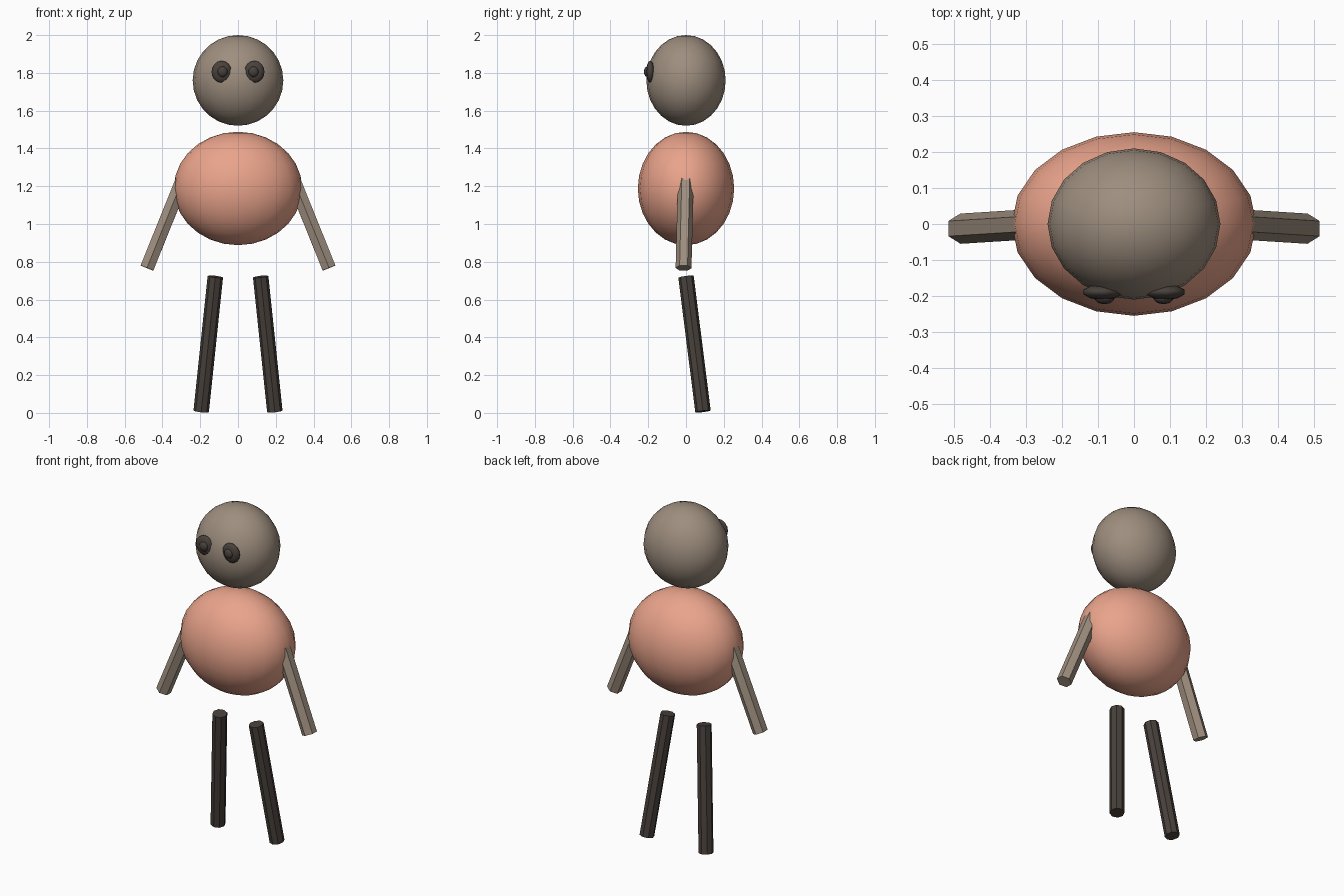
import bpy
from mathutils import Vector

if "Cube" in bpy.data.objects:
    bpy.data.objects.remove(bpy.data.objects["Cube"])


def paint(name, rgb):
    m = bpy.data.materials.new(name)
    m.diffuse_color = (*rgb, 1)
    m.use_nodes = True
    m.node_tree.nodes["Principled BSDF"].inputs["Base Color"].default_value = m.diffuse_color
    return m


taupe = paint("taupe", (0.34, 0.27, 0.21))
salmon = paint("salmon", (0.82, 0.37, 0.26))
dark = paint("dark_brown", (0.065, 0.052, 0.044))


def ball(name, centre, radii, mat, segments=20, rings=14):
    bpy.ops.mesh.primitive_uv_sphere_add(segments=segments, ring_count=rings,
                                         radius=1, location=centre)
    o = bpy.context.object
    o.name = name
    o.scale = radii
    bpy.ops.object.transform_apply(location=False, rotation=False, scale=True)
    bpy.ops.object.shade_smooth()
    o.data.materials.append(mat)
    return o


def rod(name, start, end, radius, sides, mat):
    a, b = Vector(start), Vector(end)
    axis = b - a
    bpy.ops.mesh.primitive_cylinder_add(vertices=sides, radius=radius,
                                        depth=axis.length, location=(a + b) / 2)
    o = bpy.context.object
    o.name = name
    # shortest-arc rotation keeps the corners facing front and back
    o.rotation_mode = 'QUATERNION'
    o.rotation_quaternion = Vector((0, 0, 1)).rotation_difference(axis)
    o.data.materials.append(mat)
    return o


# Head and torso
ball("head", (0, 0, 1.76), (0.24, 0.21, 0.24), taupe)
ball("torso", (0, 0, 1.188), (0.34, 0.255, 0.30), salmon)

# Paired parts
for side, s in (("left", 1), ("right", -1)):
    rod(f"{side}_arm", (s * 0.482, -0.013, 0.767), (s * 0.275, 0.0, 1.28),
        0.042, 6, taupe)
    rod(f"{side}_leg", (s * 0.195, 0.09, 0.008), (s * 0.12, 0.0, 0.721),
        0.041, 8, dark)
    ball(f"{side}_eye", (s * 0.087, -0.189, 1.806), (0.056, 0.022, 0.058),
         dark, 10, 8)
    ball(f"{side}_pupil", (s * 0.082, -0.205, 1.806), (0.028, 0.018, 0.028),
         dark, 10, 8)
